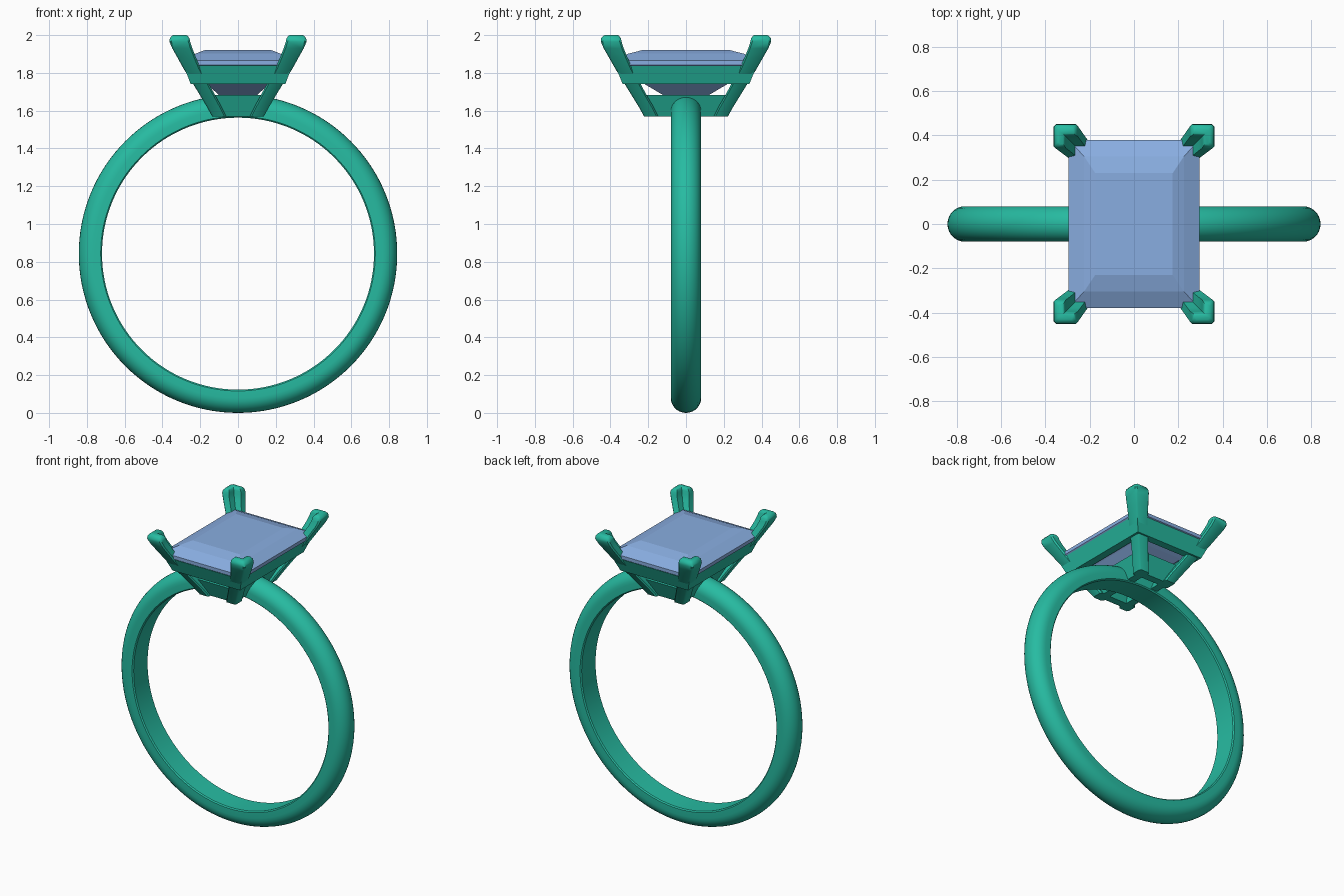
import bpy, bmesh, math

if "Cube" in bpy.data.objects:
    bpy.data.objects.remove(bpy.data.objects["Cube"])

def material(name, rgb):
    m = bpy.data.materials.new(name)
    m.diffuse_color = (*rgb, 1)
    m.use_nodes = True
    m.node_tree.nodes["Principled BSDF"].inputs["Base Color"].default_value = m.diffuse_color
    return m

METAL = material("green_metal", (0.02, 0.5, 0.36))
STONE = material("blue_stone", (0.25, 0.42, 0.75))

def loft(name, rings, mat, loop=False, smooth=None):
    """Skin a series of equal-length closed point rings."""
    bm = bmesh.new()
    vs = [[bm.verts.new(p) for p in r] for r in rings]
    n = len(rings[0])
    for i in range(len(vs) if loop else len(vs) - 1):
        a, b = vs[i], vs[(i + 1) % len(vs)]
        for j in range(n):
            k = (j + 1) % n
            bm.faces.new((a[j], a[k], b[k], b[j]))
    if not loop:
        bm.faces.new(vs[0])
        bm.faces.new(vs[-1])
    bmesh.ops.recalc_face_normals(bm, faces=bm.faces)
    me = bpy.data.meshes.new(name)
    bm.to_mesh(me)
    bm.free()
    me.materials.append(mat)
    ob = bpy.data.objects.new(name, me)
    bpy.context.collection.objects.link(ob)
    if smooth:
        bpy.ops.object.select_all(action='DESELECT')
        ob.select_set(True)
        bpy.context.view_layer.objects.active = ob
        bpy.ops.object.shade_smooth_by_angle(angle=math.radians(smooth))
    return ob

def rect(x, y, z):
    return [(-x, -y, z), (x, -y, z), (x, y, z), (-x, y, z)]

# Band: flat inside, domed outside
CZ, N = 0.843, 128
profile = [(0.727, -0.08), (0.72, -0.073), (0.72, 0.073), (0.727, 0.08)]
profile += [(0.765 + 0.078 * math.sin(t), 0.08 * math.cos(t))
            for t in (math.pi * i / 14 for i in range(15))]
band = [[(r * math.cos(a), y, CZ + r * math.sin(a)) for r, y in profile]
        for a in (2 * math.pi * i / N for i in range(N))]
loft("band", band, METAL, loop=True, smooth=40)

# Upper and lower rectangular rails: flared hollow frames
def rail(name, bottom, top, t):
    (bx, by, bz), (tx, ty, tz) = bottom, top
    loft(name, [rect(bx, by, bz), rect(tx, ty, tz),
                rect(tx - t, ty - t, tz), rect(bx - t, by - t, bz)], METAL, loop=True)

rail("upper_rail", (0.25, 0.335, 1.74), (0.288, 0.375, 1.838), 0.05)
rail("lower_rail", (0.115, 0.2, 1.57), (0.165, 0.25, 1.683), 0.05)

# Prongs: L-shaped section swept up and outwards, mirrored to four corners
sections = [  # outer x, outer y, z, arm length, thickness
    (0.137, 0.222, 1.57, 0.075, 0.045), (0.165, 0.25, 1.62, 0.078, 0.045),
    (0.2, 0.287, 1.68, 0.08, 0.047), (0.243, 0.33, 1.75, 0.085, 0.05),
    (0.287, 0.373, 1.82, 0.09, 0.052), (0.32, 0.407, 1.88, 0.098, 0.055),
    (0.348, 0.436, 1.93, 0.106, 0.057), (0.363, 0.451, 1.965, 0.11, 0.057),
    (0.361, 0.449, 1.983, 0.104, 0.052), (0.351, 0.439, 1.996, 0.085, 0.036),
    (0.343, 0.431, 2.0, 0.07, 0.022)]

def ell(x, y, z, a, t):
    c = 0.01
    return [(x - c, y, z), (x - a + c, y, z), (x - a, y - c, z), (x - a, y - t, z),
            (x - t, y - t, z), (x - t, y - a, z), (x - c, y - a, z),
            (x, y - a + c, z), (x, y - c, z)]

prongs = loft("prongs", [ell(*s) for s in sections], METAL, smooth=40)
mir = prongs.modifiers.new("corners", 'MIRROR')
mir.use_axis = (True, True, False)
mir.use_clip = False
mir.use_mirror_merge = False

# Stone: step-cut rectangle
loft("stone", [rect(0.02, 0.06, 1.655), rect(0.1, 0.12, 1.682), rect(0.175, 0.235, 1.75),
               rect(0.295, 0.38, 1.843), rect(0.295, 0.38, 1.866),
               rect(0.225, 0.305, 1.902), rect(0.175, 0.23, 1.921)], STONE)
